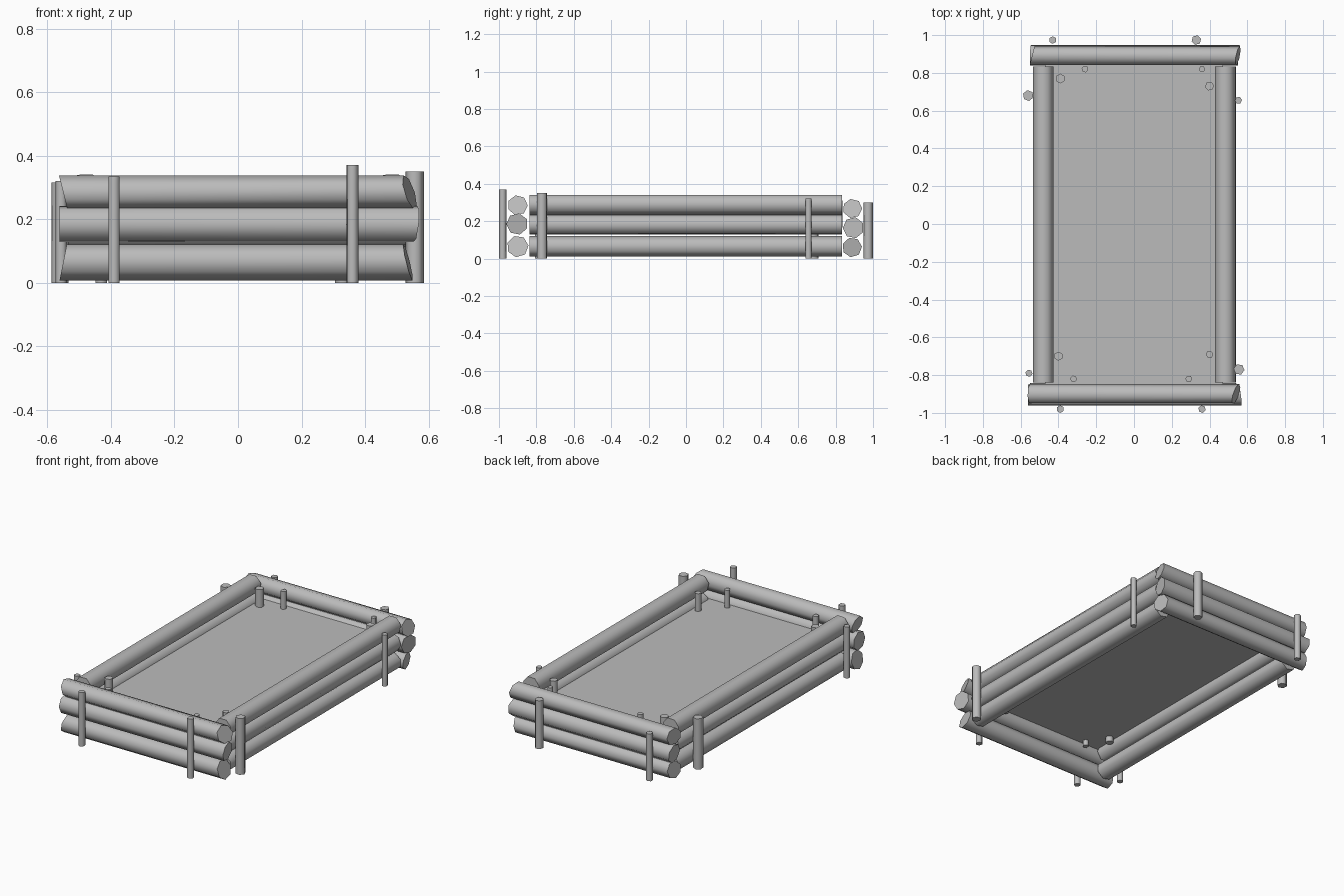
import bpy
import bmesh
from math import pi
from mathutils import Matrix, Vector

cube = bpy.data.objects.get("Cube")
if cube:
    bpy.data.objects.remove(cube, do_unlink=True)

gray = bpy.data.materials.new("plain_gray")
gray.use_nodes = True
tone = (0.5, 0.5, 0.5, 1)
gray.diffuse_color = tone
gray.node_tree.nodes["Principled BSDF"].inputs["Base Color"].default_value = tone


def finish(name, bm):
    mesh = bpy.data.meshes.new(name)
    bm.to_mesh(mesh)
    bm.free()
    mesh.materials.append(gray)
    obj = bpy.data.objects.new(name, mesh)
    bpy.context.collection.objects.link(obj)
    return obj


def pole(name, start, end, radius, sides, turn=0.0, cut_start=(0, 0), cut_end=(0, 0)):
    """Rounded pole with flat caps; each cut slants a cap along its two cross axes."""
    start, end = Vector(start), Vector(end)
    axis = (end - start).normalized()
    side = Vector((0, 1, 0)) if abs(axis.x) > 0.5 else Vector((1, 0, 0))
    up = axis.cross(side)
    if up.z < 0:
        up = -up
    bm = bmesh.new()
    bmesh.ops.create_cone(bm, cap_ends=True, segments=sides, radius1=radius,
                          radius2=radius, depth=(end - start).length,
                          matrix=Matrix.Rotation(turn, 4, "Z"))
    for v in bm.verts:
        cut = cut_end if v.co.z > 0 else cut_start
        slide = cut[0] * v.co.x + cut[1] * v.co.y
        v.co = (start + end) / 2 + side * v.co.x + up * v.co.y + axis * (v.co.z + slide)
    bmesh.ops.recalc_face_normals(bm, faces=bm.faces)
    for f in bm.faces:
        f.smooth = len(f.verts) == 4
    return finish(name, bm)


# Short walls: y, z, radius, left x, right x, cuts at both ends
front_logs = [
    (-.90, .065, .058, -.55, .535, (0, .2), (.1, -.25)),
    (-.903, .185, .058, -.562, .56, (0, 0), (-.15, .1)),
    (-.90, .285, .054, -.55, .54, (0, -.25), (.3, -.3)),
]
back_logs = [
    (.888, .06, .053, -.54, .54, (.2, .1), (-.2, .1)),
    (.895, .165, .057, -.545, .55, (0, -.1), (.2, 0)),
    (.89, .268, .052, -.54, .55, (.25, 0), (.2, -.2)),
]
for wall, logs in (("front", front_logs), ("back", back_logs)):
    for i, (y, z, r, x0, x1, c0, c1) in enumerate(logs):
        pole(f"{wall}_log_{i + 1}", (x0, y, z), (x1, y, z), r, 7, 0.3 + i * 0.4, c0, c1)

# Long walls
for wall, x in (("right", -.48), ("left", .483)):
    for i, z in enumerate((.065, .182, .29)):
        pole(f"{wall}_log_{i + 1}", (x, -.838, z), (x, .835, z), .056, 7, pi / 2 + i * 0.35)

# Stakes outside the walls: x, y, radius, top
outer = [
    (-.39, -.98, .02, .335), (.36, -.98, .02, .37), (.556, -.77, .029, .35),
    (.553, .655, .019, .32), (.33, .974, .026, .30), (-.43, .974, .02, .295),
    (-.56, .68, .029, .315), (-.556, -.79, .019, .32),
]
for i, (x, y, r, top) in enumerate(outer):
    pole(f"outer_stake_{i + 1}", (x, y, 0), (x, y, top), r, 6, 0.2 * i)

# Short stakes inside, passing through the floor
inner = [
    (-.39, .77, .026), (-.26, .82, .018), (.36, .82, .017), (.40, .73, .024),
    (-.40, -.70, .024), (-.32, -.82, .018), (.29, -.82, .018), (.40, -.69, .02),
]
for i, (x, y, r) in enumerate(inner):
    pole(f"inner_stake_{i + 1}", (x, y, .165), (x, y, .31), r, 6, 0.25 * i)

# Floor sheet between the walls
bm = bmesh.new()
bmesh.ops.create_grid(bm, x_segments=1, y_segments=1, size=1,
                      matrix=Matrix.Translation((0, 0, .2)) @ Matrix.Diagonal((.47, .87, 1, 1)))
finish("floor", bm)
